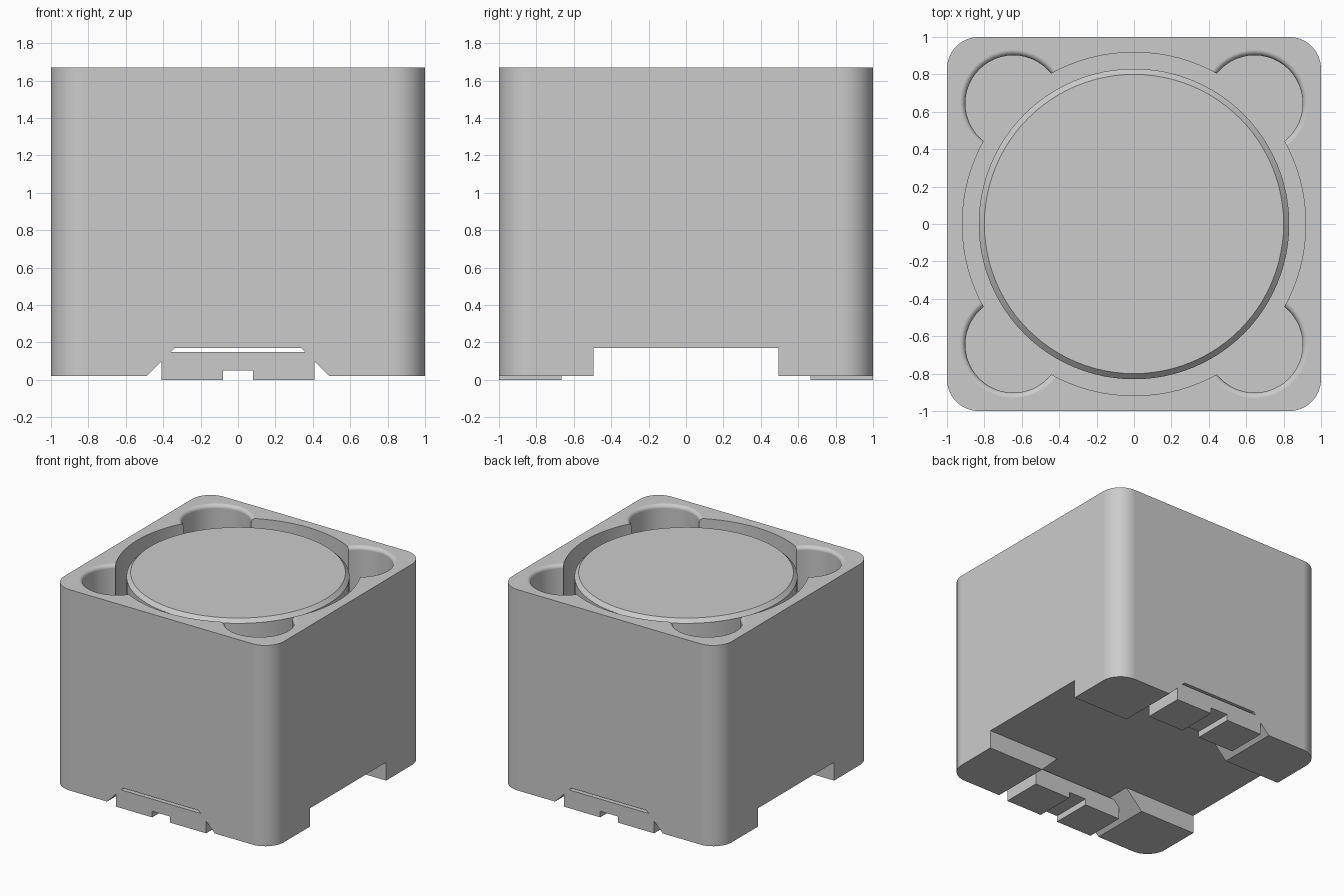
import bpy, bmesh, math

cube = bpy.data.objects.get("Cube")
if cube:
    bpy.data.objects.remove(cube, do_unlink=True)

grey = bpy.data.materials.new("grey")
grey.use_nodes = True
COLOUR = (0.6, 0.6, 0.6, 1)
grey.diffuse_color = COLOUR
grey.node_tree.nodes["Principled BSDF"].inputs["Base Color"].default_value = COLOUR

TOP, FLOOR = 1.67, 0.25


def finish(name, bm):
    bmesh.ops.recalc_face_normals(bm, faces=bm.faces)
    mesh = bpy.data.meshes.new(name)
    bm.to_mesh(mesh)
    bm.free()
    mesh.materials.append(grey)
    obj = bpy.data.objects.new(name, mesh)
    bpy.context.collection.objects.link(obj)
    return obj


def prism(name, points, vector):
    """Extrude a closed outline of 3D points along a vector."""
    bm = bmesh.new()
    face = bm.faces.new([bm.verts.new(p) for p in points])
    new = bmesh.ops.extrude_face_region(bm, geom=[face])["geom"]
    bmesh.ops.translate(bm, vec=vector, verts=[v for v in new if isinstance(v, bmesh.types.BMVert)])
    return finish(name, bm)


def lathe(name, profile, centre=(0, 0), steps=64):
    """Closed solid of stacked rings from (radius, z) pairs."""
    bm = bmesh.new()
    rings = []
    for r, z in profile:
        rings.append([bm.verts.new((centre[0] + r * math.cos(math.tau * i / steps),
                                    centre[1] + r * math.sin(math.tau * i / steps), z))
                      for i in range(steps)])
    for a, b in zip(rings, rings[1:]):
        for i in range(steps):
            j = (i + 1) % steps
            bm.faces.new((a[i], a[j], b[j], b[i]))
    bm.faces.new(rings[0])
    bm.faces.new(rings[-1])
    return finish(name, bm)


def cut(target, cutter):
    mod = target.modifiers.new("cut", 'BOOLEAN')
    mod.operation, mod.solver, mod.object = 'DIFFERENCE', 'EXACT', cutter
    bpy.context.view_layer.objects.active = target
    bpy.ops.object.modifier_apply(modifier=mod.name)
    bpy.data.objects.remove(cutter, do_unlink=True)


def smooth(obj):
    bpy.ops.object.select_all(action='DESELECT')
    obj.select_set(True)
    bpy.context.view_layer.objects.active = obj
    bpy.ops.object.shade_smooth_by_angle(angle=math.radians(30))
    mod = obj.modifiers.new("weighted normals", 'WEIGHTED_NORMAL')
    mod.keep_sharp = True


# Shield housing with rounded vertical corners
R, N = 0.17, 10
outline = []
for k, (sx, sy) in enumerate([(1, 1), (-1, 1), (-1, -1), (1, -1)]):
    for i in range(N + 1):
        a = math.pi / 2 * (k + i / N)
        outline.append((sx * (1 - R) + R * math.cos(a), sy * (1 - R) + R * math.sin(a), 0.02))
housing = prism("shield_housing", outline, (0, 0, TOP - 0.02))

# Round well for the core, then four corner wells with rounded rims
cut(housing, lathe("well_cutter", [(0.918, FLOOR), (0.918, 1.9)], steps=96))
F = 0.03
rim = [(0.257 + F * (1 - math.cos(t)), TOP - F + F * math.sin(t))
       for t in (math.radians(18 * i) for i in range(6))]
for sx in (-1, 1):
    for sy in (-1, 1):
        cut(housing, lathe("corner_cutter", [(0.257, FLOOR)] + rim + [(0.257 + F, 1.9)],
                           (sx * 0.645, sy * 0.645), 48))

# Cross channel under the base, then the sloped channel that holds the terminals
cut(housing, prism("channel_cutter", [(-1.2, -0.495, -0.2), (-1.2, 0.495, -0.2),
                                      (-1.2, 0.495, 0.17), (-1.2, -0.495, 0.17)], (2.4, 0, 0)))
cut(housing, prism("slope_cutter", [(-0.61, -1.2, -0.1), (0.61, -1.2, -0.1),
                                    (0.34, -1.2, 0.17), (-0.34, -1.2, 0.17)], (0, 2.4, 0)))
smooth(housing)

# Drum core with a chamfered top edge
core = lathe("drum_core", [(0.83, FLOOR - 0.01), (0.83, TOP - 0.05), (0.80, TOP - 0.02)], steps=96)
smooth(core)

# Notched terminals at the front and back
half = [(0.08, 0.05), (0.08, 0), (0.41, 0), (0.41, 0.10), (0.36, 0.15)]
section = half + [(-x, z) for x, z in reversed(half)]
for name, y in (("front_terminal", -1.0), ("back_terminal", 0.665)):
    prism(name, [(x, y, z) for x, z in section], (0, 0.335, 0))
